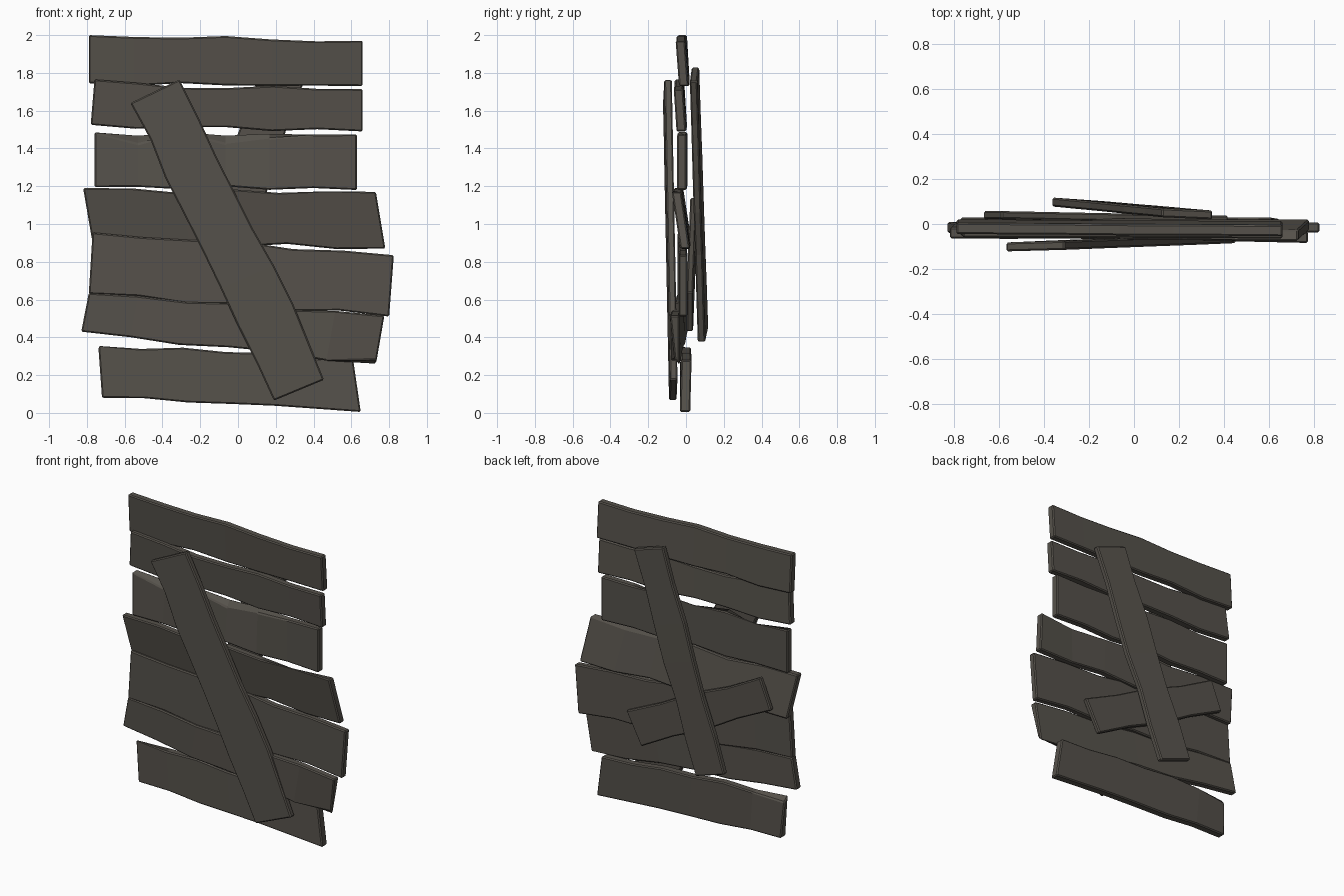
import bpy, bmesh
from mathutils import Vector

wood = bpy.data.materials.new("weathered dark wood")
wood.diffuse_color = (0.092, 0.083, 0.070, 1)


def plank(name, corners, depths, top, bottom, thick=0.05, dents=()):
    """Worn board. corners (x, z) and centre depths y run: top start, top end,
    bottom end, bottom start. top / bottom are edge waviness along the board.
    dents: (station, edge 't'/'b', side 'f'/'k', push in y, push across)."""
    tl, tr, br, bl = [Vector((c[0], d, c[1])) for c, d in zip(corners, depths)]
    n = len(top)
    bm = bmesh.new()
    rings = []
    for i in range(n):
        u = i / (n - 1)
        t, b = tl.lerp(tr, u), bl.lerp(br, u)
        across = (t - b).normalized()
        h = Vector((0, thick / 2, 0))
        t += across * top[i]
        b += across * bottom[i]
        pts = {'tf': t - h, 'tk': t + h, 'bk': b + h, 'bf': b - h}
        for s, edge, side, dy, da in dents:
            if s == i:
                pts[edge + side] += Vector((0, dy, 0)) + across * da
        rings.append([bm.verts.new(pts[k]) for k in ('tf', 'tk', 'bk', 'bf')])
    for a, c in zip(rings, rings[1:]):
        for k in range(4):
            m = (k + 1) % 4
            bm.faces.new((a[k], a[m], c[m], c[k]))
    bm.faces.new(rings[0])
    bm.faces.new(rings[-1][::-1])
    bmesh.ops.recalc_face_normals(bm, faces=bm.faces)
    me = bpy.data.meshes.new(name)
    bm.to_mesh(me)
    bm.free()
    me.materials.append(wood)
    ob = bpy.data.objects.new(name, me)
    bpy.context.collection.objects.link(ob)
    # worn edges
    bev = ob.modifiers.new("worn edges", 'BEVEL')
    bev.width = 0.007
    bev.segments = 1
    bev.limit_method = 'ANGLE'
    bev.angle_limit = 0.9
    return ob


# horizontal boards, top to bottom
plank("board_1", [(-.79, 2.0), (.66, 1.97), (.66, 1.73), (-.79, 1.745)],
      (-.02, -.03, -.012, -.005),
      (0, -.005, -.004, .01, -.003, -.008, 0), (0, -.012, .006, -.004, -.004, 0, 0))
plank("board_2", [(-.76, 1.765), (.66, 1.715), (.66, 1.49), (-.78, 1.525)],
      (-.035, -.04, -.025, -.02),
      (0, -.01, -.028, -.02, .0, -.008, 0), (0, -.015, .0, .005, -.01, .006, 0))
plank("board_3", [(-.76, 1.485), (.63, 1.475), (.63, 1.18), (-.76, 1.195)],
      (-.018, -.022, -.022, -.018),
      (0, -.01, .005, -.006, .004, -.004, 0), (0, .004, -.006, .012, -.004, .008, 0),
      dents=((1, 't', 'f', .02, -.05), (3, 't', 'f', .025, -.05), (4, 't', 'f', .015, -.03)))
plank("board_4", [(-.82, 1.19), (.73, 1.17), (.78, .87), (-.77, .90)],
      (-.04, -.05, -.005, .005),
      (0, .002, -.02, .005, -.012, .004, 0), (0, .005, .0, -.005, .015, -.008, 0),
      dents=((5, 't', 'k', -.015, -.03),))
plank("board_5", [(-.77, .955), (.825, .835), (.80, .51), (-.79, .63)],
      (-.022, -.015, -.015, -.022),
      (0, -.005, .0, .012, -.008, .004, 0), (0, .008, -.012, .006, -.01, .012, 0), .045)
plank("board_6", [(-.79, .635), (.775, .515), (.73, .255), (-.83, .43)],
      (-.02, -.06, -.06, -.015),
      (0, .004, -.008, .006, -.01, .005, 0), (0, .0, -.012, .005, .008, -.008, 0),
      dents=((6, 'b', 'f', .025, .03),))
plank("board_7", [(-.74, .36), (.61, .28), (.65, .005), (-.72, .08)],
      (-.002, .002, -.005, -.005),
      (0, -.008, .012, .002, .01, -.005, 0), (0, .01, -.0, .005, .008, .004, 0), .055,
      dents=((0, 't', 'k', -.02, -.04),))

# diagonal brace on the front
plank("front_brace", [(-.31, 1.765), (.455, .175), (.19, .065), (-.57, 1.64)],
      (-.095, -.065, -.07, -.102),
      (0, .004, .0, .004, .008, .024, .028, .014, 0),
      (0, .012, -.006, .0, .004, .004, .0, .004, 0), .04)

# diagonal brace on the back
plank("back_brace", [(.35, 1.755), (-.14, .375), (-.365, .45), (.125, 1.83)],
      (.04, .082, .098, .05),
      (0, -.005, .006, .012, -.006, .004, 0), (0, .005, -.006, .004, .008, -.004, 0), .04)

# short patch board on the back
plank("back_patch", [(-.59, 1.14), (.42, .64), (.31, .43), (-.67, .94)],
      (.04, .02, .02, .04),
      (0, -.01, .006, -.006, 0), (0, .006, -.008, .006, 0), .035)
